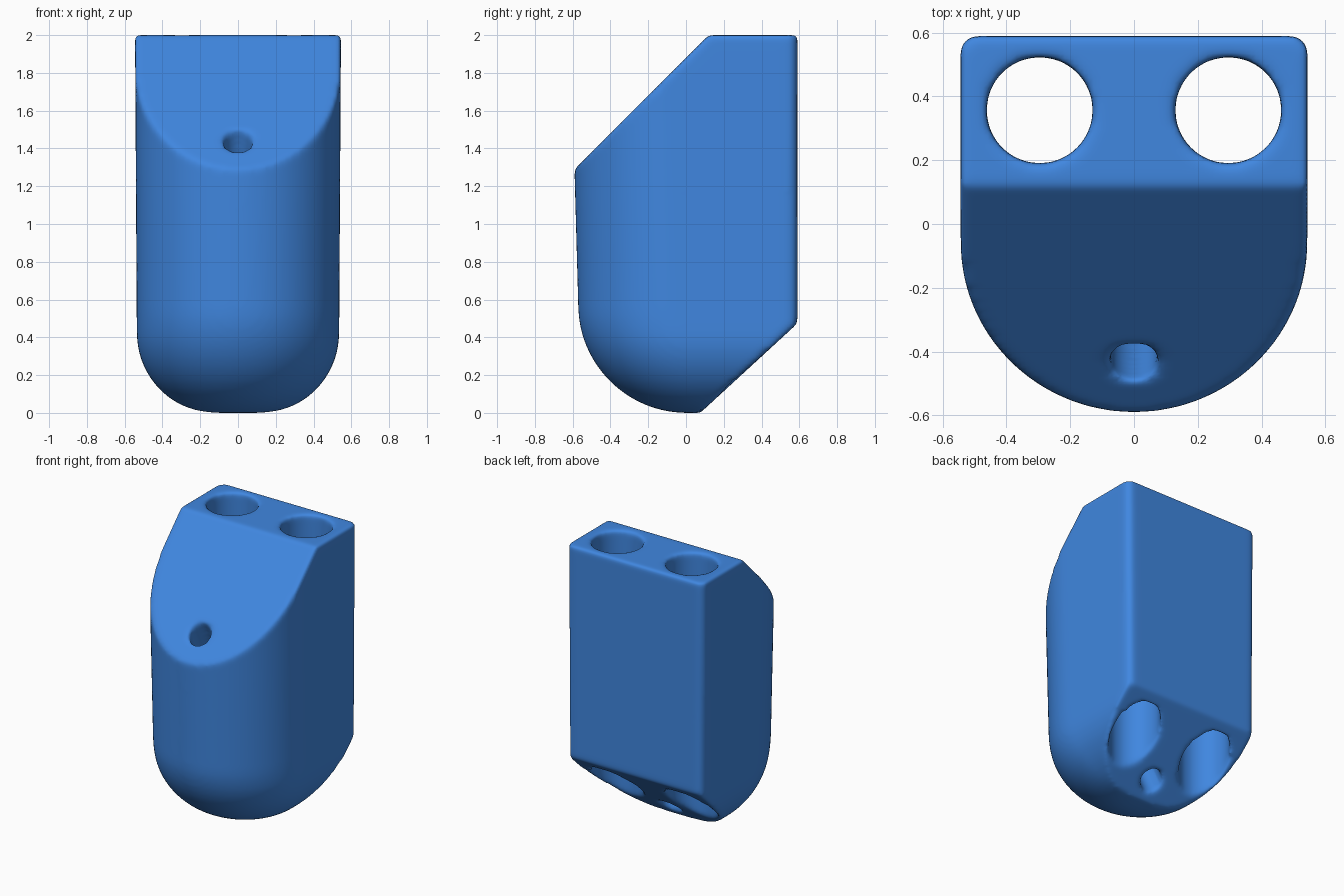
import bpy, bmesh, math
from mathutils import Vector

if "Cube" in bpy.data.objects:
    bpy.data.objects.remove(bpy.data.objects["Cube"])

blue = bpy.data.materials.new("blue plastic")
blue.diffuse_color = (0.051, 0.242, 0.745, 1)
blue.use_nodes = True
blue.node_tree.nodes["Principled BSDF"].inputs["Base Color"].default_value = blue.diffuse_color


def quarter(t):
    """Quarter-circle easing from 0 to 1, used for the rounded bottom."""
    t = min(max(t, 0), 1)
    return math.sqrt(1 - (1 - t) ** 2)


def section(z):
    """D-shaped cross-section: flat back, rounded front."""
    full = 0.533 + 0.006 * z
    w = 0.12 + (full - 0.12) * quarter(z / 0.42)
    front = -(0.555 + 0.028 * z) * quarter(z / 0.55)
    depth = 0.54 * w / full
    y0, r, back = front + depth, 0.05, 0.59
    pts = []
    for i in range(49):
        a = math.pi + math.pi * i / 48
        pts.append((w * math.cos(a), y0 + depth * math.sin(a), z))
    for sx, start in ((1, 0), (-1, math.pi / 2)):
        for i in range(7):
            a = start + math.pi / 2 * i / 6
            pts.append((sx * (w - r) + r * math.cos(a), back - r + r * math.sin(a), z))
    return pts


def cut(bm, point, normal):
    """Slice with a plane, drop the outer side and cap it."""
    geom = bm.verts[:] + bm.edges[:] + bm.faces[:]
    res = bmesh.ops.bisect_plane(bm, geom=geom, dist=1e-6, plane_co=point,
                                 plane_no=normal, clear_outer=True)
    edges = [e for e in res["geom_cut"] if isinstance(e, bmesh.types.BMEdge)]
    bmesh.ops.contextual_create(bm, geom=edges)


# Body: lofted sections
bm = bmesh.new()
heights = [0.55 * (1 - math.cos(math.pi / 2 * i / 16)) for i in range(17)] + [1.2, 2.0]
rings = [[bm.verts.new(p) for p in section(z)] for z in heights]
n = len(rings[0])
for lo, hi in zip(rings, rings[1:]):
    for i in range(n):
        j = (i + 1) % n
        bm.faces.new((lo[i], lo[j], hi[j], hi[i]))
bm.faces.new(rings[0][::-1])
bm.faces.new(rings[-1])

# Sloping front top and chamfered lower back
cut(bm, (0, 0.12, 2.0), (0, -1, 1))
cut(bm, (0, 0.57, 0.455), (0, 0.92, -1))
bmesh.ops.recalc_face_normals(bm, faces=bm.faces[:])
mesh = bpy.data.meshes.new("body")
bm.to_mesh(mesh)
bm.free()
body = bpy.data.objects.new("body", mesh)
bpy.context.collection.objects.link(body)
mesh.materials.append(blue)


def drill(name, start, end, radius):
    """Add a cylindrical through hole between two points."""
    start, end = Vector(start), Vector(end)
    d = end - start
    bpy.ops.mesh.primitive_cylinder_add(vertices=64, radius=radius, depth=d.length,
                                        location=(start + end) / 2)
    cutter = bpy.context.object
    cutter.name = name
    cutter.rotation_euler = d.to_track_quat('Z', 'Y').to_euler()
    cutter.hide_render = True
    cutter.hide_set(True)
    mod = body.modifiers.new(name, 'BOOLEAN')
    mod.operation = 'DIFFERENCE'
    mod.solver = 'EXACT'
    mod.object = cutter
    return cutter


# Two vertical holes and one slanted small hole
cutters = [drill("large_hole_cutter", (s * 0.296, 0.357, -0.3), (s * 0.296, 0.357, 2.3), 0.167)
           for s in (-1, 1)]
cutters.append(drill("small_hole_cutter", (0, -0.556, 1.71), (0, 0.317, -0.21), 0.075))

# Soft edges all round
remesh = body.modifiers.new("even_surface", 'REMESH')
remesh.mode = 'VOXEL'
remesh.voxel_size = 0.015
remesh.use_smooth_shade = True
smooth = body.modifiers.new("soft_edges", 'SMOOTH')
smooth.factor = 0.5
smooth.iterations = 14

# Bake the modifiers and remove the cutters
bpy.context.view_layer.update()
final = bpy.data.meshes.new_from_object(body.evaluated_get(bpy.context.evaluated_depsgraph_get()))
body.modifiers.clear()
body.data = final
if not final.materials:
    final.materials.append(blue)
for p in final.polygons:
    p.material_index = 0
    p.use_smooth = True
for c in cutters:
    bpy.data.objects.remove(c, do_unlink=True)
